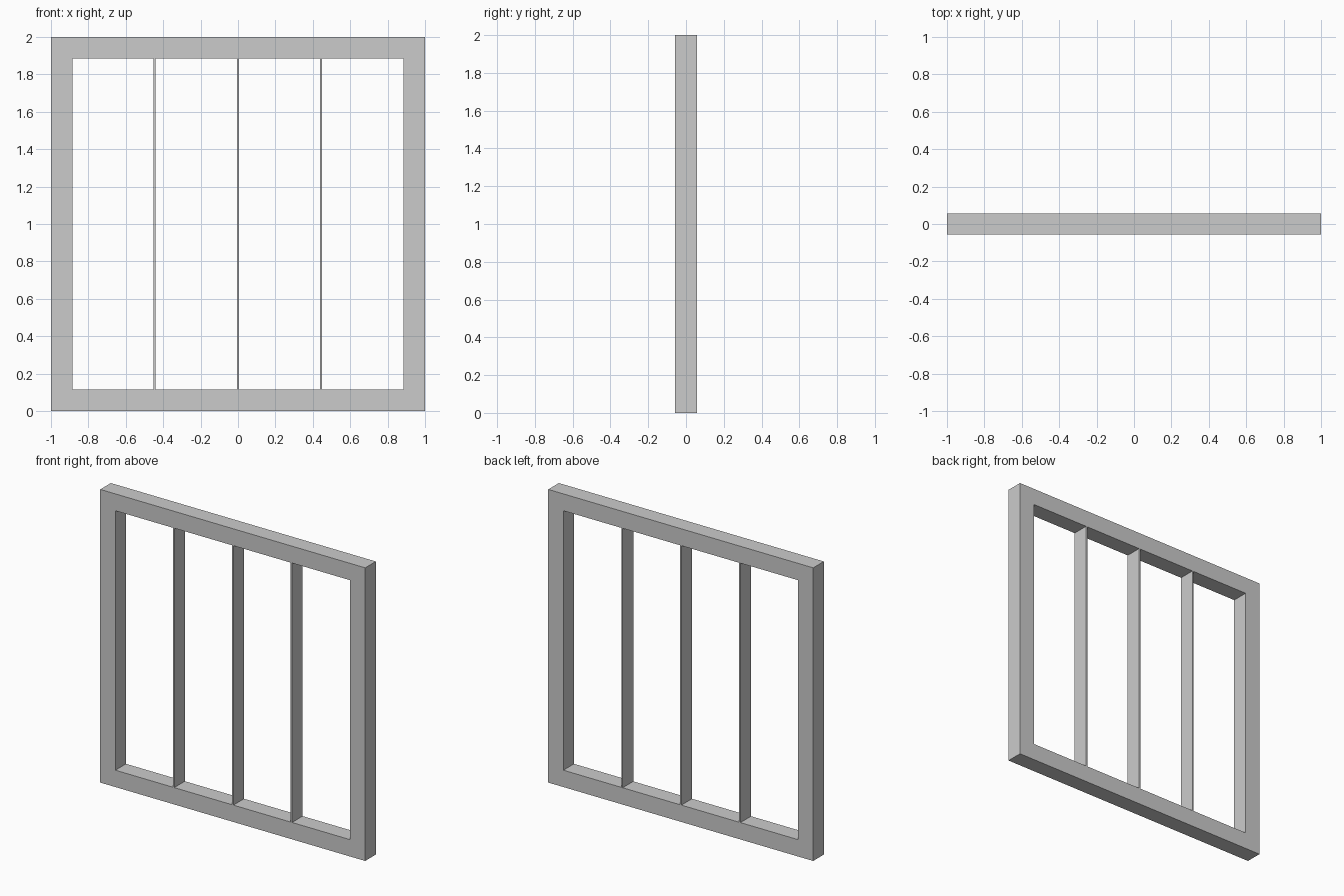
import bpy, bmesh

if "Cube" in bpy.data.objects:
    bpy.data.objects.remove(bpy.data.objects["Cube"])

OUTER, BORDER, HALF_DEPTH = 1.0, 0.115, 0.057
INNER = OUTER - BORDER


def add_object(name, bm):
    bmesh.ops.recalc_face_normals(bm, faces=bm.faces)
    mesh = bpy.data.meshes.new(name)
    bm.to_mesh(mesh)
    bm.free()
    obj = bpy.data.objects.new(name, mesh)
    bpy.context.collection.objects.link(obj)
    return obj


def square(bm, r, y):
    return [bm.verts.new((sx * r, y, 1 + sz * r))
            for sx, sz in ((-1, -1), (1, -1), (1, 1), (-1, 1))]


# Outer frame: one square ring with depth
bm = bmesh.new()
loops = [square(bm, OUTER, -HALF_DEPTH), square(bm, INNER, -HALF_DEPTH),
         square(bm, INNER, HALF_DEPTH), square(bm, OUTER, HALF_DEPTH)]
for a, b in zip(loops, loops[1:] + loops[:1]):
    for i in range(4):
        j = (i + 1) % 4
        bm.faces.new((a[i], a[j], b[j], b[i]))
# Merge the mitred corners of the front and back into clean coplanar faces
add_object("window_frame", bm)

# Thin upright dividers, flush with the frame faces
for name, x in (("left_divider", -0.446), ("middle_divider", 0.0), ("right_divider", 0.443)):
    bm = bmesh.new()
    bmesh.ops.create_cube(bm, size=1)
    bmesh.ops.scale(bm, vec=(0.01, 2 * HALF_DEPTH, 2 * INNER), verts=bm.verts)
    bmesh.ops.translate(bm, vec=(x, 0, 1), verts=bm.verts)
    add_object(name, bm)
